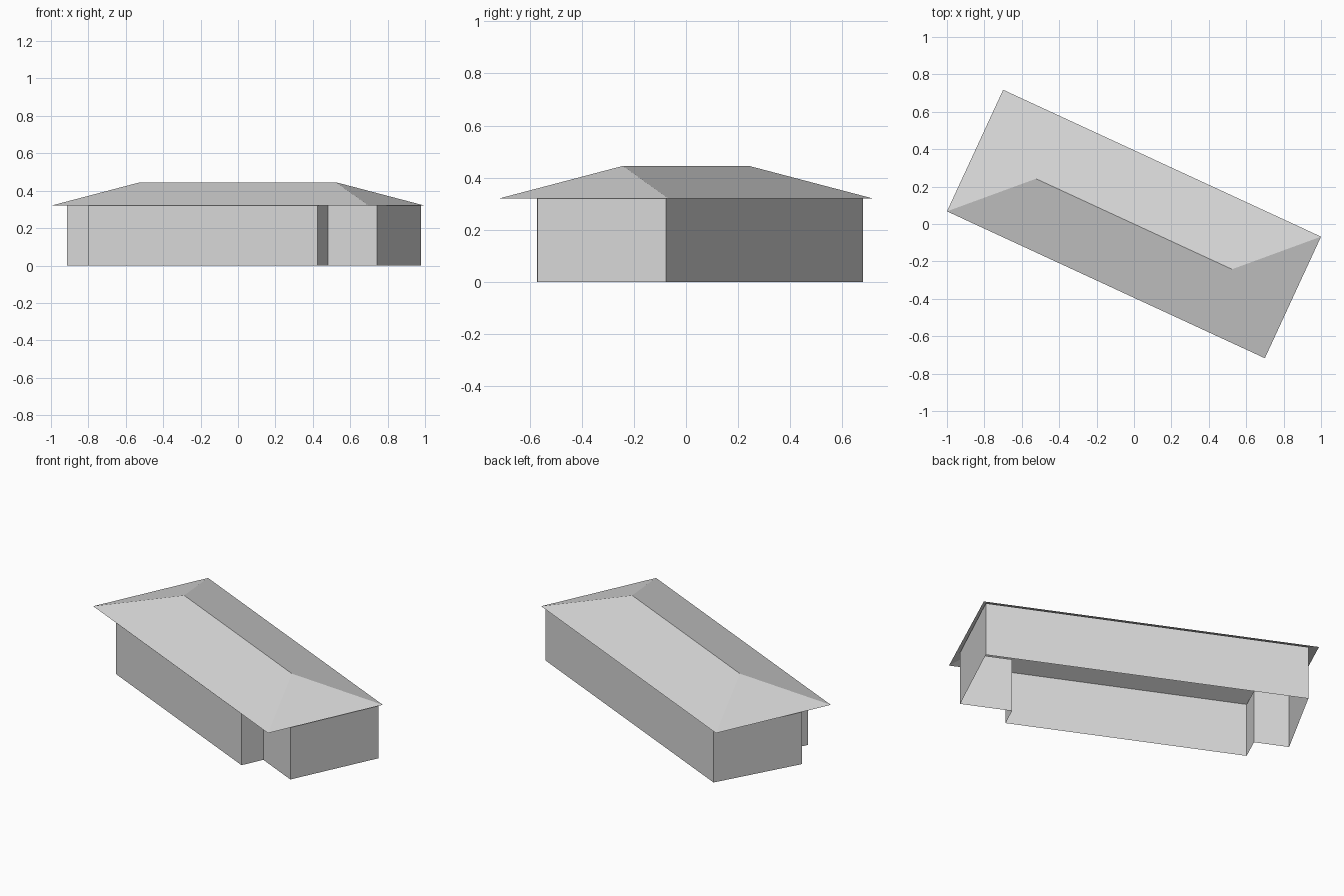
import bpy
import bmesh
import math

default = bpy.data.objects.get("Cube")
if default:
    bpy.data.objects.remove(default, do_unlink=True)

TURN = math.radians(-24.8)   # the house sits at an angle on its plot
EAVE, RIDGE = 0.32, 0.445

grey = bpy.data.materials.new("plain_grey")
grey.use_nodes = True
colour = (0.7, 0.7, 0.7, 1)
grey.diffuse_color = colour
grey.node_tree.nodes["Principled BSDF"].inputs["Base Color"].default_value = colour


def finish(name, bm):
    mesh = bpy.data.meshes.new(name)
    bm.to_mesh(mesh)
    bm.free()
    mesh.materials.append(grey)
    obj = bpy.data.objects.new(name, mesh)
    obj.rotation_euler.z = TURN
    bpy.context.collection.objects.link(obj)


def ring(bm, points, z):
    return [bm.verts.new((x, y, z)) for x, y in points]


# Walls: footprint with a projecting front bay and a slightly skewed left end,
# open underneath
back, bay_front = 0.341, -0.342
bay_left, bay_right = -0.722, 0.625
left_recess, right_recess = -0.19, -0.206
footprint = [(-0.881, back), (-0.918, left_recess),
             (bay_left, left_recess), (bay_left, bay_front),
             (bay_right, bay_front), (bay_right, right_recess),
             (0.915, right_recess), (0.92, back)]
bm = bmesh.new()
low, high = ring(bm, footprint, 0), ring(bm, footprint, EAVE)
for i in range(len(low)):
    j = (i + 1) % len(low)
    bm.faces.new((low[i], low[j], high[j], high[i]))
finish("walls", bm)

# Hipped roof: four thin slopes meeting at a ridge, open underneath
half_l, half_w, half_ridge = 0.936, 0.358, 0.577
bm = bmesh.new()
a, b, c, d = ring(bm, [(-half_l, -half_w), (half_l, -half_w),
                       (half_l, half_w), (-half_l, half_w)], EAVE)
west, east = ring(bm, [(-half_ridge, 0), (half_ridge, 0)], RIDGE)
for face in ((a, b, east, west), (b, c, east), (c, d, west, east), (d, a, west)):
    bm.faces.new(face)
finish("hipped_roof", bm)
